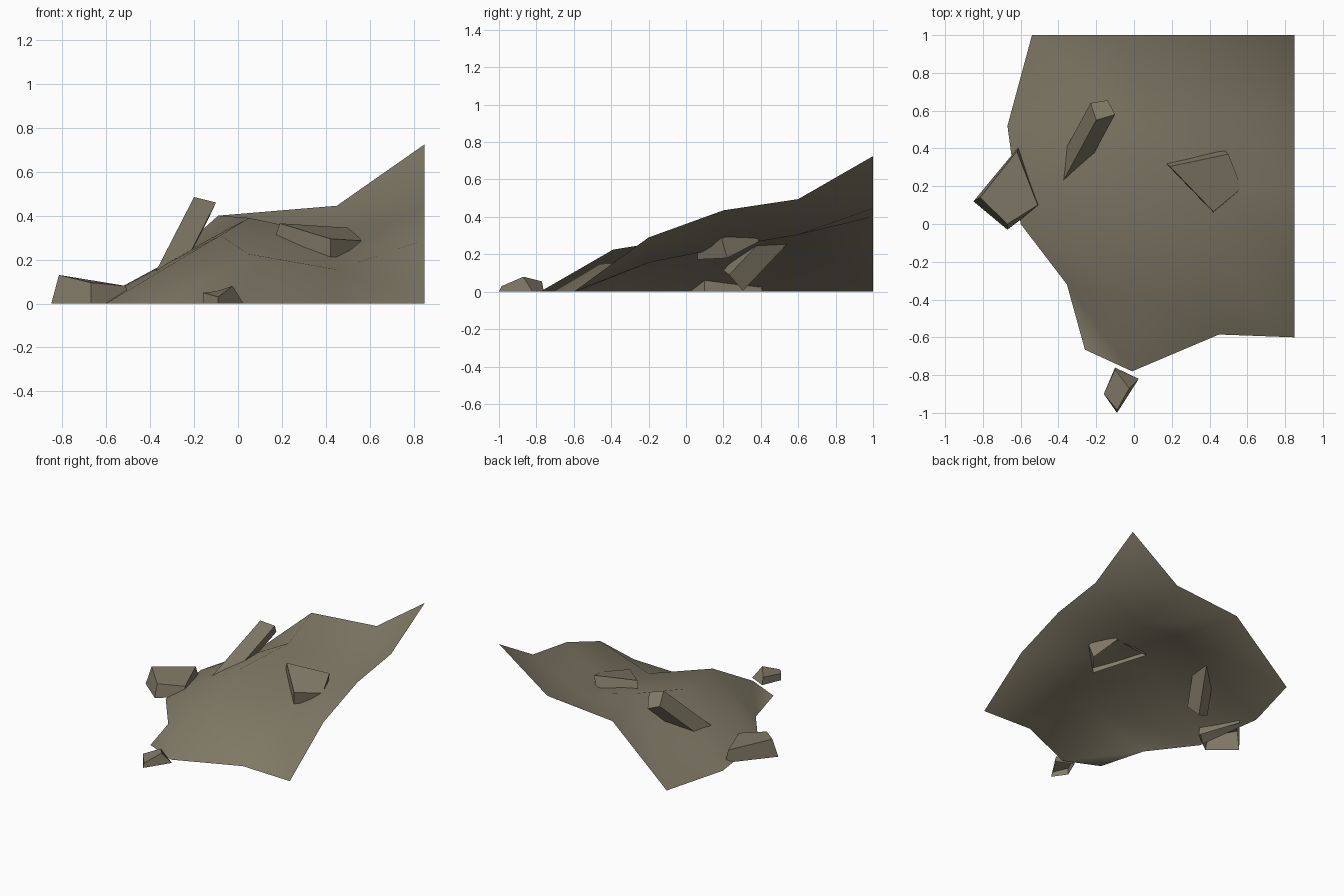
import bpy, bmesh
from mathutils import Vector

if "Cube" in bpy.data.objects:
    bpy.data.objects.remove(bpy.data.objects["Cube"])

stone = bpy.data.materials.new("dusty_stone")
stone.diffuse_color = (0.22, 0.195, 0.135, 1)
stone.use_nodes = True
stone.node_tree.nodes["Principled BSDF"].inputs["Base Color"].default_value = stone.diffuse_color


def finish(name, bm, smooth=False):
    mesh = bpy.data.meshes.new(name)
    bm.to_mesh(mesh)
    bm.free()
    mesh.materials.append(stone)
    for p in mesh.polygons:
        p.use_smooth = smooth
    obj = bpy.data.objects.new(name, mesh)
    bpy.context.collection.objects.link(obj)
    return obj


def rock(name, top, base):
    """Angular stone: top face and sides, open underneath. Rings run anticlockwise."""
    bm = bmesh.new()
    t = [bm.verts.new(p) for p in top]
    b = [bm.verts.new(p) for p in base]
    bm.faces.new(t)
    for i in range(4):
        j = (i + 1) % 4
        bm.faces.new((b[i], b[j], t[j], t[i]))
    return finish(name, bm)


# Heap: open sheet piled into a corner, rows run front to back, left to right
rows = [
    [(-.26, -.665, 0), (-.01, -.78, 0), (.45, -.585, 0), (.85, -.6, 0)],
    [(-.355, -.32, 0), (.05, -.39, .225), (.45, -.2, .155), (.85, -.2, .29)],
    [(-.6, 0, 0), (-.08, .14, .31), (.45, .2, .235), (.85, .2, .435)],
    [(-.67, .52, 0), (.05, .53, .39), (.45, .6, .305), (.85, .6, .495)],
    [(-.54, 1, 0), (-.09, 1, .40), (.45, 1, .445), (.85, 1, .725)],
]
bm = bmesh.new()
grid = [[bm.verts.new(p) for p in r] for r in rows]
for lo, hi in zip(grid, grid[1:]):
    for i in range(3):
        bm.faces.new((lo[i], lo[i + 1], hi[i]))
        bm.faces.new((lo[i + 1], hi[i + 1], hi[i]))
finish("rubble_heap", bm, smooth=True)

# Block lying at the left foot of the heap
rock("left_block",
     [(-.815, .14, .13), (-.67, 0, .095), (-.51, .1, .08), (-.62, .385, .09)],
     [(-.85, .12, 0), (-.67, -.03, 0), (-.5, .1, 0), (-.61, .41, 0)])

# Leaning slab: end face swept down into the heap
end = [Vector(p) for p in ((-.2, .55, .485), (-.1, .58, .46),
                           (-.14, .655, .375), (-.23, .64, .41))]
sweep = Vector((-.19, -.35, -.37))
rock("leaning_slab", end, [p + sweep for p in end])

# Flat slab half sunk in the slope
rock("sunken_slab",
     [(.19, .305, .365), (.42, .065, .295), (.57, .19, .285), (.5, .37, .345)],
     [(.165, .325, .29), (.42, .06, .172), (.55, .22, .18), (.48, .39, .268)])

# Small stone at the front
rock("front_stone",
     [(-.1, -.77, .055), (-.16, -.9, .05), (-.09, -.985, .03), (-.025, -.87, .08)],
     [(-.1, -.76, 0), (-.16, -.9, 0), (-.09, -1, 0), (.025, -.82, 0)])
